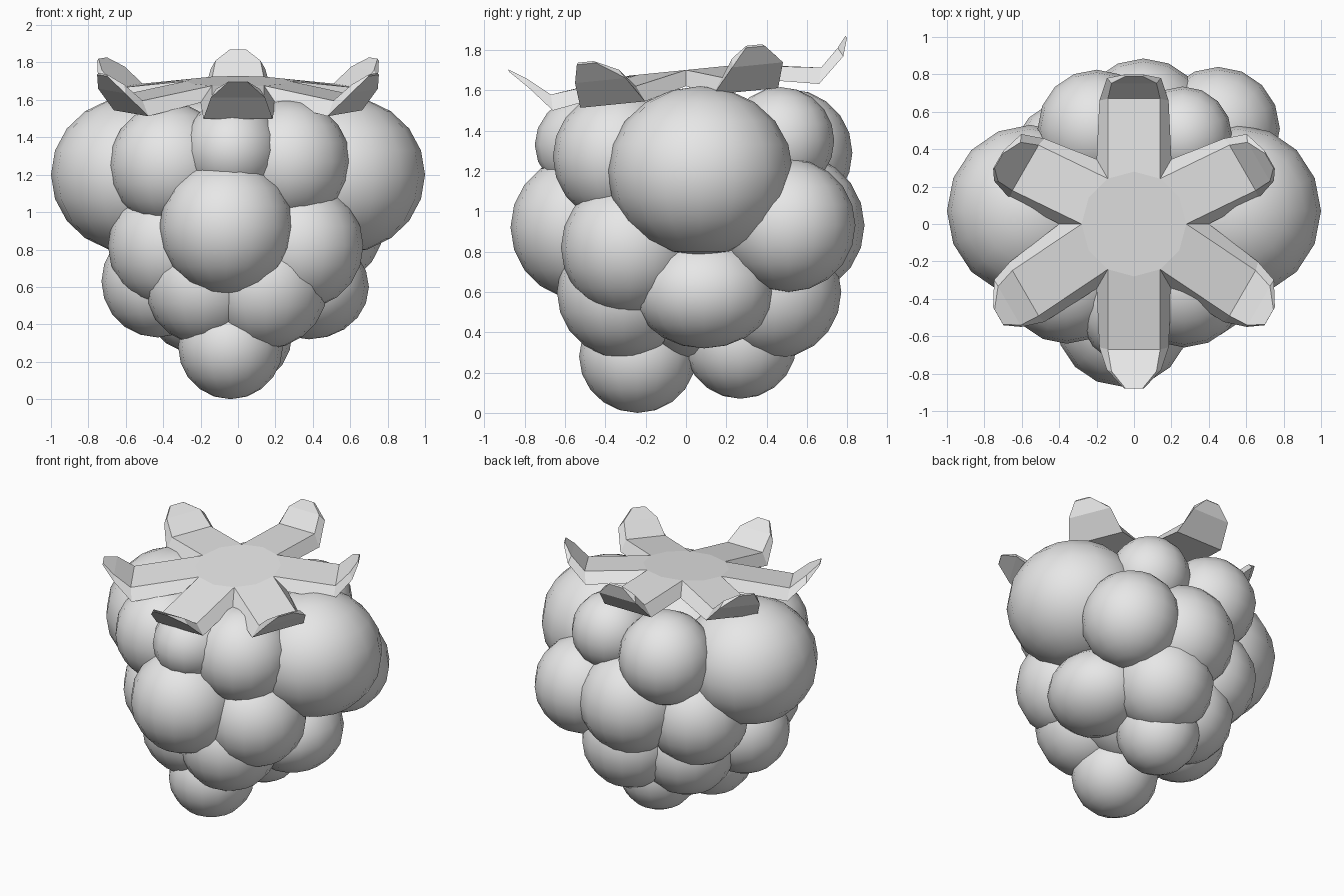
import bpy, bmesh, math
from mathutils import Matrix

if "Cube" in bpy.data.objects:
    bpy.data.objects.remove(bpy.data.objects["Cube"])

grey = bpy.data.materials.new("plain grey")
grey.diffuse_color = (0.8, 0.8, 0.8, 1)
grey.use_nodes = True
grey.node_tree.nodes["Principled BSDF"].inputs["Base Color"].default_value = grey.diffuse_color


def finish(name, bm, smooth):
    bmesh.ops.recalc_face_normals(bm, faces=bm.faces)
    for f in bm.faces:
        f.smooth = smooth
    me = bpy.data.meshes.new(name)
    bm.to_mesh(me)
    bm.free()
    me.materials.append(grey)
    ob = bpy.data.objects.new(name, me)
    bpy.context.collection.objects.link(ob)
    return ob


def drupelet(name, loc, radii):
    bm = bmesh.new()
    bmesh.ops.create_uvsphere(bm, u_segments=16, v_segments=10, radius=1.0)
    bmesh.ops.transform(bm, matrix=Matrix.Translation(loc) @ Matrix.Diagonal((*radii, 1)), verts=bm.verts)
    finish(name, bm, True)


# Large side drupelets
for side, sx in (("left", -1), ("right", 1)):
    drupelet("large_drupelet_" + side, (sx * 0.555, 0.07, 1.2), (0.445, 0.46, 0.42))

# Berry core
drupelet("berry_core", (0, 0, 0.92), (0.52, 0.48, 0.66))

# Smaller drupelets by tier: x, y, z, radius
tiers = {
    "upper": [(-0.36, -0.31, 1.25, 0.33), (0.27, -0.33, 1.27, 0.33),
              (0.26, 0.47, 1.35, 0.265), (-0.2, 0.51, 1.29, 0.315)],
    "middle": [(-0.06, -0.51, 0.92, 0.36), (0.33, -0.28, 0.82, 0.34),
               (-0.36, -0.21, 0.82, 0.335), (0.45, 0.51, 0.93, 0.33),
               (0.05, 0.53, 0.93, 0.355), (-0.32, 0.33, 0.85, 0.34)],
    "lower": [(0.15, -0.31, 0.6, 0.33), (-0.18, -0.28, 0.61, 0.32),
              (-0.43, -0.05, 0.63, 0.3), (0.12, 0.44, 0.6, 0.33),
              (-0.2, 0.27, 0.56, 0.32)],
}
for tier, balls in tiers.items():
    for i, (x, y, z, r) in enumerate(balls):
        drupelet(f"{tier}_drupelet_{i + 1}", (x, y, z), (r, r, r))
drupelet("upper_drupelet_front", (-0.03, -0.42, 1.33), (0.27, 0.33, 0.27))
drupelet("lower_drupelet_right", (0.38, 0.09, 0.6), (0.32, 0.35, 0.28))
drupelet("bottom_drupelet_front", (-0.04, -0.24, 0.28), (0.28, 0.29, 0.28))
drupelet("bottom_drupelet_back", (0.02, 0.27, 0.35), (0.27, 0.28, 0.28))

# Leafy cap: stations of top (along, half width, z) and underside (same)
stations = [
    ((0.2425, 0.14, 1.70), (0.3464, 0.20, 1.62)),
    ((0.67, 0.14, 1.645), (0.66, 0.185, 1.565)),
    ((0.77, 0.12, 1.735), (0.78, 0.145, 1.69)),
    ((0.835, 0.045, 1.79), (0.838, 0.055, 1.78)),
]
bm = bmesh.new()
for k in range(6):
    a = math.radians(30 + 60 * k)
    c, s = math.cos(a), math.sin(a)

    def vert(u, w, z):
        # Side leaves lean a little to the front
        lean = 0.04 * abs(c) * min(1, max(0, (u - 0.4) / 0.27))
        return bm.verts.new((u * c - w * s, u * s + w * c - lean, z))

    loops = [[vert(t[0], t[1], t[2]), vert(t[0], -t[1], t[2]),
              vert(b[0], -b[1], b[2]), vert(b[0], b[1], b[2])] for t, b in stations]
    for n, (p, q) in enumerate(zip(loops, loops[1:])):
        for i in range(4):
            j = (i + 1) % 4
            if n == 0 and i == 0:
                # Rounded joint with the central disc
                m = vert(0.28, 0, 1.70)
                bm.faces.new((p[0], m, p[1], q[1], q[0]))
                bm.faces.new((p[0], m, p[1], vert(0, 0, 1.70)))
            else:
                bm.faces.new((p[i], p[j], q[j], q[i]))
    bm.faces.new(loops[-1])
    bm.faces.new((loops[0][2], loops[0][3], vert(0, 0, 1.62)))
bmesh.ops.remove_doubles(bm, verts=bm.verts, dist=0.002)
# Tilt the cap forward
for v in bm.verts:
    v.co.y -= 0.5 * max(0, v.co.z - 1.70)
    v.co.z += 0.1 * v.co.y
finish("leaf_cap", bm, False)
